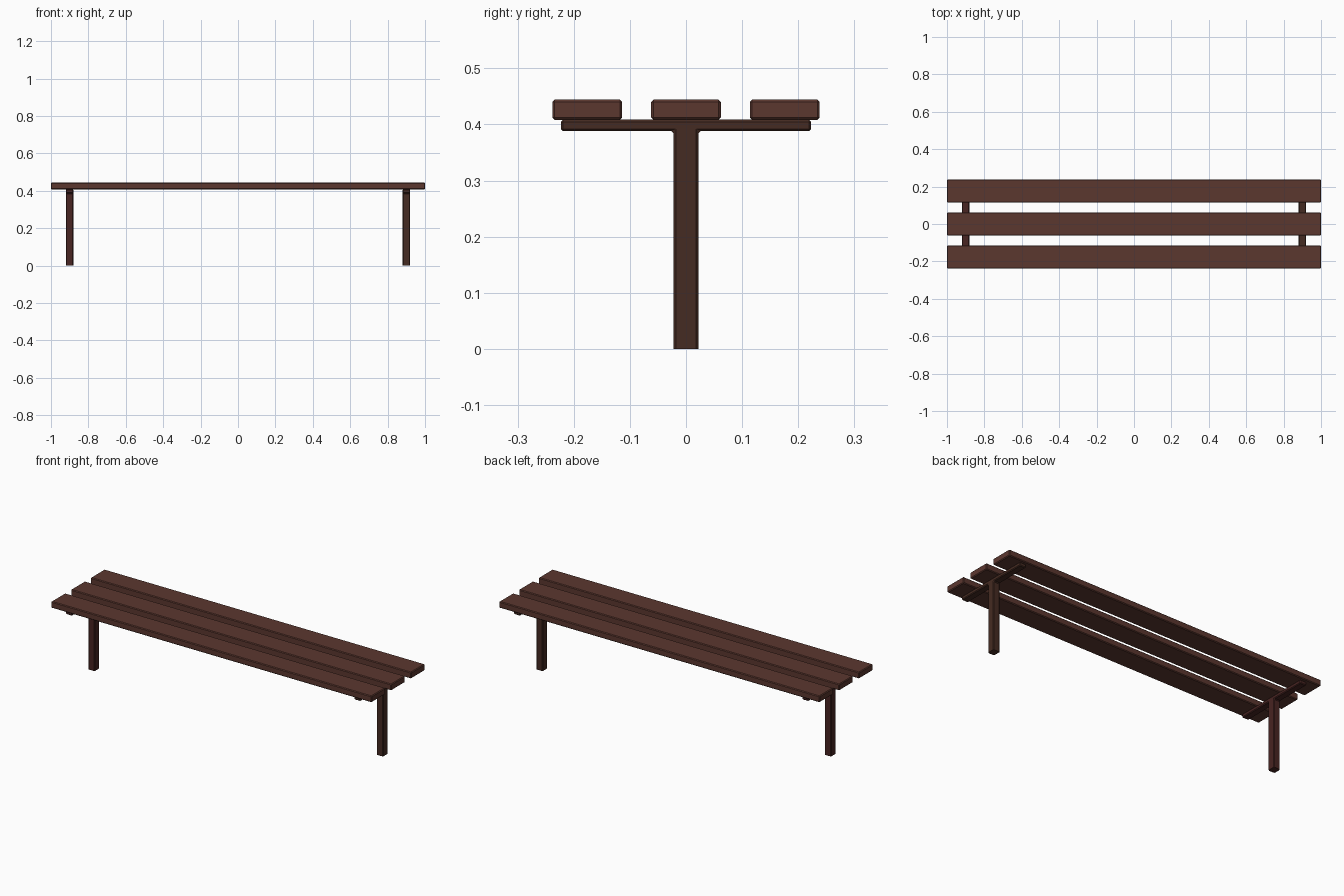
import bpy, bmesh

if "Cube" in bpy.data.objects:
    bpy.data.objects.remove(bpy.data.objects["Cube"])


def material(name, color):
    m = bpy.data.materials.new(name)
    m.diffuse_color = (*color, 1)
    m.use_nodes = True
    m.node_tree.nodes["Principled BSDF"].inputs["Base Color"].default_value = m.diffuse_color
    return m


slat_wood = material("slat_wood", (0.105, 0.038, 0.028))
left_brown = material("left_support_brown", (0.065, 0.018, 0.016))
right_brown = material("right_support_brown", (0.060, 0.024, 0.016))


def extrude_profile(name, points, x0, x1, bevel, mat):
    """Extrude a (y, z) outline along x and chamfer its edges, except those on the ground."""
    bm = bmesh.new()
    face = bm.faces.new([bm.verts.new((x0, y, z)) for y, z in points])
    res = bmesh.ops.extrude_face_region(bm, geom=[face])
    moved = [v for v in res["geom"] if isinstance(v, bmesh.types.BMVert)]
    bmesh.ops.translate(bm, verts=moved, vec=(x1 - x0, 0, 0))
    bmesh.ops.recalc_face_normals(bm, faces=bm.faces)
    edges = [e for e in bm.edges if max(v.co.z for v in e.verts) > 0.001]
    bmesh.ops.bevel(bm, geom=edges, offset=bevel, segments=1,
                    profile=0.5, affect='EDGES', clamp_overlap=True)
    bmesh.ops.recalc_face_normals(bm, faces=bm.faces)
    me = bpy.data.meshes.new(name)
    bm.to_mesh(me)
    bm.free()
    me.materials.append(mat)
    ob = bpy.data.objects.new(name, me)
    bpy.context.collection.objects.link(ob)
    return ob


# Three seat slats
for name, y in (("front_slat", -0.176), ("middle_slat", 0.0), ("back_slat", 0.176)):
    h = 0.062
    outline = [(y - h, 0.408), (y + h, 0.408), (y + h, 0.444), (y - h, 0.444)]
    extrude_profile(name, outline, -1.0, 1.0, 0.004, slat_wood)

# T-shaped supports: post with crossbar
half = [(0.022, 0.0), (0.022, 0.388), (0.223, 0.388), (0.223, 0.4085)]
tee = half + [(-y, z) for y, z in reversed(half)]
for name, x, mat in (("left_support", -0.9, left_brown), ("right_support", 0.9, right_brown)):
    extrude_profile(name, tee, x - 0.02, x + 0.02, 0.004, mat)
